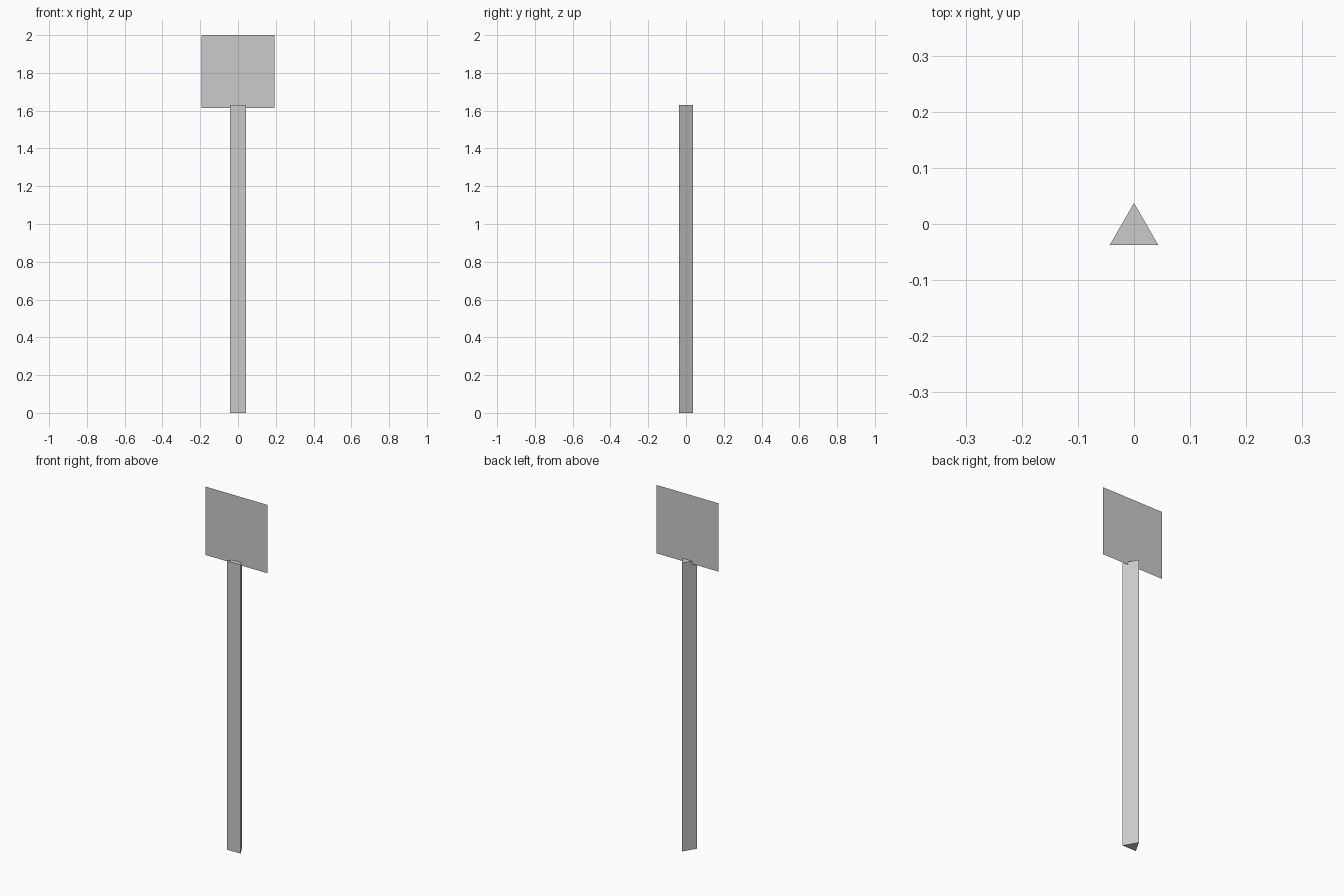
import bpy, bmesh, math

if "Cube" in bpy.data.objects:
    bpy.data.objects.remove(bpy.data.objects["Cube"])

grey = bpy.data.materials.new("plain grey")
grey.diffuse_color = (0.6, 0.6, 0.6, 1)
grey.use_nodes = True
grey.node_tree.nodes["Principled BSDF"].inputs["Base Color"].default_value = grey.diffuse_color


def add_part(name, bm):
    mesh = bpy.data.meshes.new(name)
    bm.to_mesh(mesh)
    bm.free()
    mesh.materials.append(grey)
    obj = bpy.data.objects.new(name, mesh)
    bpy.context.collection.objects.link(obj)
    return obj


R = 0.05            # circumradius of the triangular post
AXIS_Y = -R / 4     # post axis, so its depth is centred on y = 0
POST_TOP = 1.63
PANEL = 0.386       # side of the square panel

# Three-sided post, one flat face to the front, apex to the back
bm = bmesh.new()
ring = [bm.verts.new((R * math.cos(a), AXIS_Y + R * math.sin(a), 0))
        for a in (math.radians(90 + 120 * i) for i in range(3))]
base = bm.faces.new(ring)
top = bmesh.ops.extrude_face_region(bm, geom=[base], use_keep_orig=True)
bmesh.ops.translate(bm, vec=(0, 0, POST_TOP),
                    verts=[v for v in top["geom"] if isinstance(v, bmesh.types.BMVert)])
bmesh.ops.recalc_face_normals(bm, faces=bm.faces)
add_part("post", bm)

# Thin square sign panel standing on the post axis, facing the front
bm = bmesh.new()
h = PANEL / 2
bm.faces.new([bm.verts.new((x, AXIS_Y, z)) for x, z in
              ((-h, 2 - PANEL), (h, 2 - PANEL), (h, 2), (-h, 2))])
add_part("sign_panel", bm)
